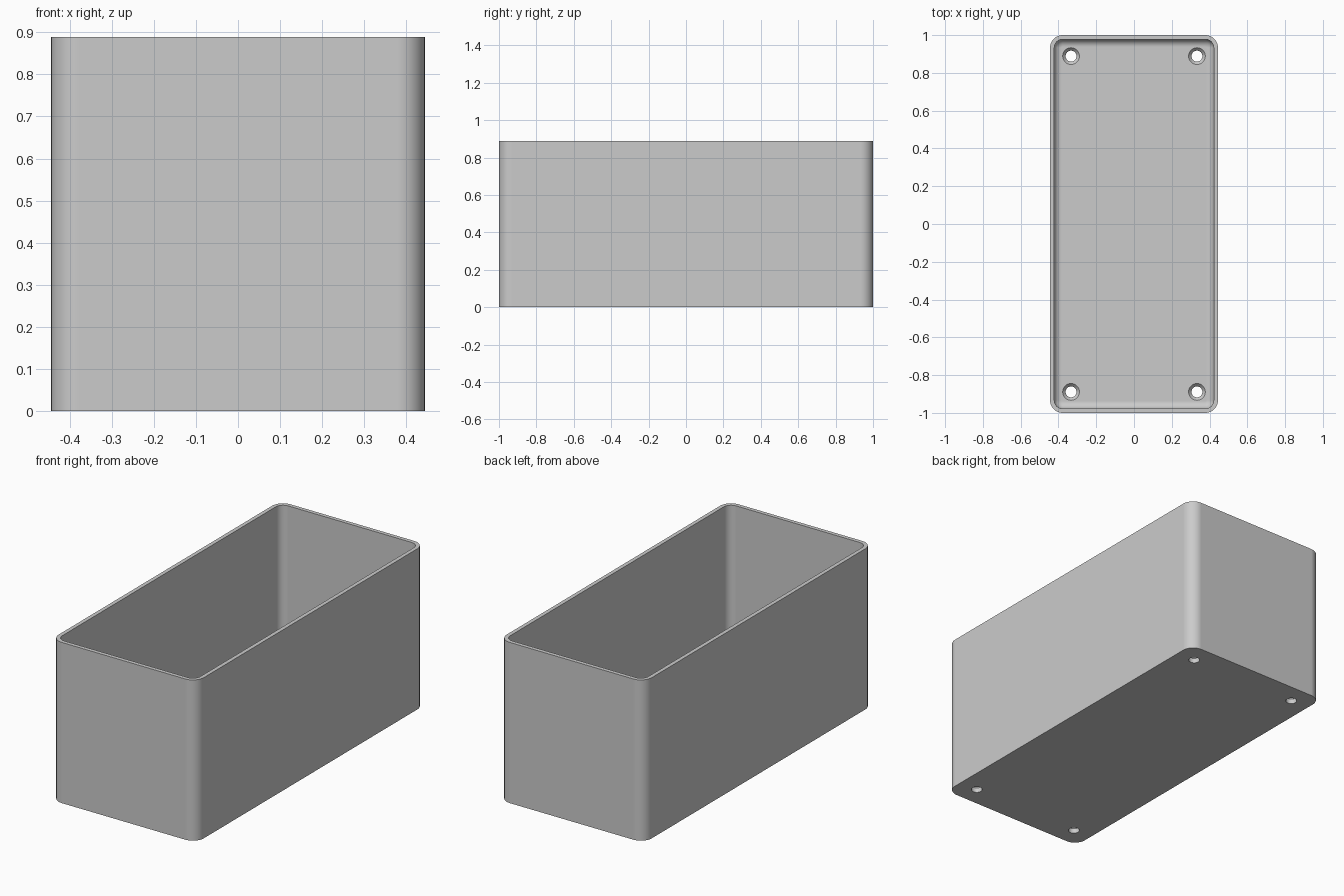
import bpy
import bmesh
from math import sin, cos, pi

cube = bpy.data.objects.get("Cube")
if cube:
    bpy.data.objects.remove(cube, do_unlink=True)

UNIT = 2 / 90                      # one wall thickness
HALF_X, HALF_Y, HEIGHT = 20 * UNIT, 1.0, 40 * UNIT
CORNER, WALL, FLOOR, FILLET = 3 * UNIT, UNIT, 2 * UNIT, 1.8 * UNIT
HOLE_X, HOLE_Y = 15 * UNIT, 40 * UNIT
STEPS = 8

grey = bpy.data.materials.new("plain grey")
grey.use_nodes = True
grey.diffuse_color = (0.6, 0.6, 0.6, 1)
grey.node_tree.nodes["Principled BSDF"].inputs["Base Color"].default_value = (0.6, 0.6, 0.6, 1)


def make_object(name, bm):
    bmesh.ops.recalc_face_normals(bm, faces=bm.faces)
    mesh = bpy.data.meshes.new(name)
    bm.to_mesh(mesh)
    bm.free()
    mesh.materials.append(grey)
    obj = bpy.data.objects.new(name, mesh)
    bpy.context.collection.objects.link(obj)
    return obj


def loft(bm, rings):
    """Skin a list of closed point rings and cap both ends."""
    loops = [[bm.verts.new(p) for p in ring] for ring in rings]
    for a, b in zip(loops, loops[1:]):
        for i in range(len(a)):
            j = (i + 1) % len(a)
            bm.faces.new((a[i], a[j], b[j], b[i]))
    bm.faces.new(loops[0])
    bm.faces.new(loops[-1])


def rounded_rect(inset, z):
    r = CORNER - inset
    cx, cy = HALF_X - CORNER, HALF_Y - CORNER
    points = []
    for q, (sx, sy) in enumerate([(1, 1), (-1, 1), (-1, -1), (1, -1)]):
        for s in range(STEPS + 1):
            a = (q + s / STEPS) * pi / 2
            points.append((sx * cx + r * cos(a), sy * cy + r * sin(a), z))
    return points


def circle(x, y, r, z, n=32):
    return [(x + r * cos(2 * pi * i / n), y + r * sin(2 * pi * i / n), z) for i in range(n)]


# Open box: outer wall, rim, inner wall, rounded floor edge
rings = [rounded_rect(0, 0), rounded_rect(0, HEIGHT), rounded_rect(WALL, HEIGHT)]
for s in range(STEPS + 1):
    a = s / STEPS * pi / 2
    rings.append(rounded_rect(WALL + FILLET * (1 - cos(a)), FLOOR + FILLET * (1 - sin(a))))
bm = bmesh.new()
loft(bm, rings)
box = make_object("open_box", bm)

# Countersunk screw holes in the floor
bm = bmesh.new()
for sx in (-1, 1):
    for sy in (-1, 1):
        x, y = sx * HOLE_X, sy * HOLE_Y
        profile = [(1.3, -1), (1.3, 1.2), (2, 2), (2, 3)]
        loft(bm, [circle(x, y, r * UNIT, z * UNIT) for r, z in profile])
cutter = make_object("hole_cutter", bm)
cutter.hide_render = True

bpy.ops.object.select_all(action="DESELECT")
box.select_set(True)
bpy.context.view_layer.objects.active = box
cut = box.modifiers.new("screw holes", "BOOLEAN")
cut.operation = "DIFFERENCE"
cut.solver = "EXACT"
cut.object = cutter
bpy.ops.object.modifier_apply(modifier=cut.name)
bpy.data.objects.remove(cutter, do_unlink=True)

# Smooth rounded corners, flat walls
bpy.ops.object.shade_smooth_by_angle(angle=pi / 6)
weighted = box.modifiers.new("flat walls", "WEIGHTED_NORMAL")
weighted.keep_sharp = True
